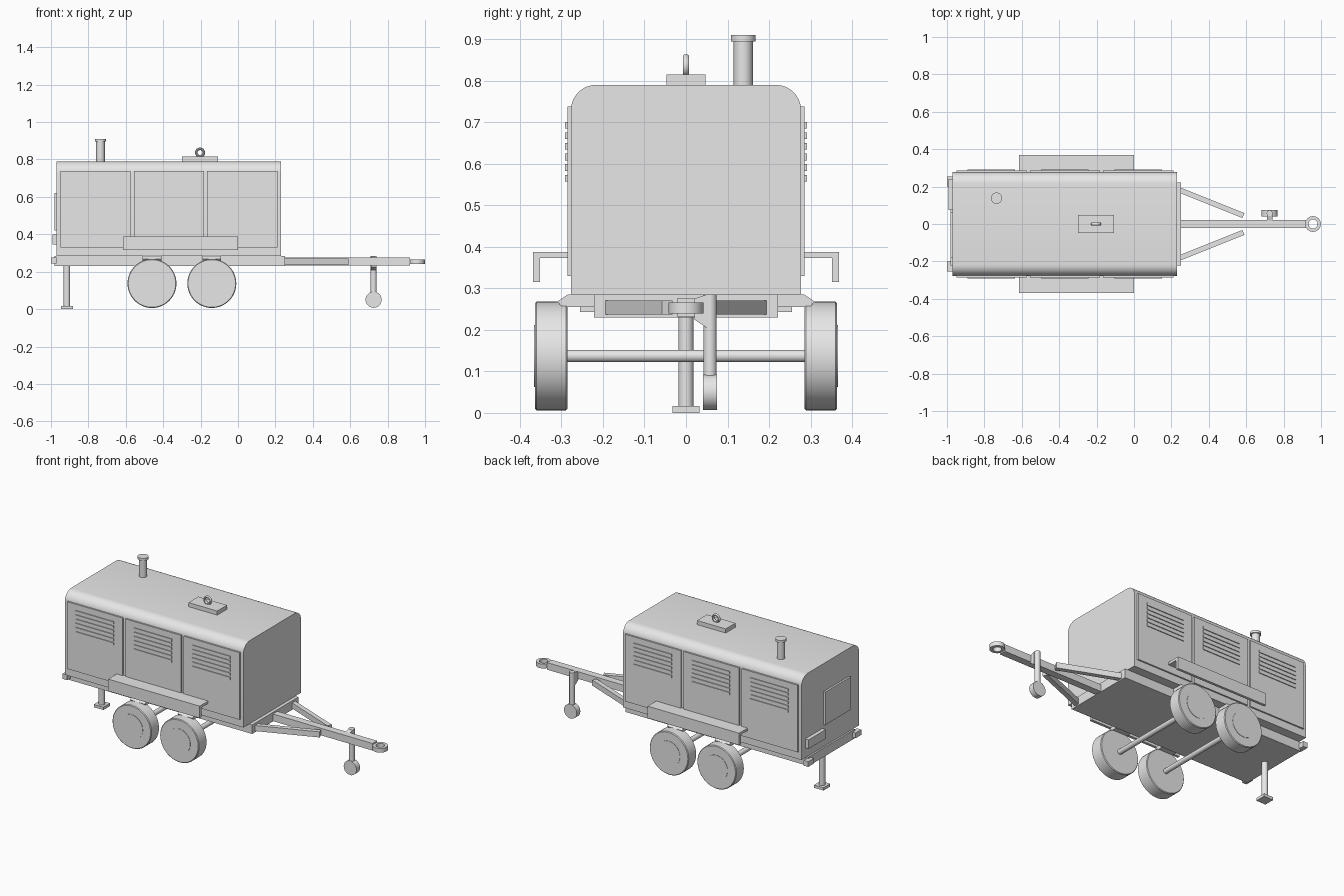
import bpy, bmesh, math
from mathutils import Vector

if "Cube" in bpy.data.objects:
    bpy.data.objects.remove(bpy.data.objects["Cube"])

grey = bpy.data.materials.new("plain grey")
grey.diffuse_color = (0.8, 0.8, 0.8, 1)
grey.use_nodes = True
grey.node_tree.nodes["Principled BSDF"].inputs["Base Color"].default_value = grey.diffuse_color


def finish(name, bm, smooth=False):
    bmesh.ops.recalc_face_normals(bm, faces=bm.faces)
    me = bpy.data.meshes.new(name)
    bm.to_mesh(me)
    bm.free()
    me.materials.append(grey)
    ob = bpy.data.objects.new(name, me)
    bpy.context.collection.objects.link(ob)
    if smooth:
        bpy.ops.object.select_all(action='DESELECT')
        ob.select_set(True)
        bpy.context.view_layer.objects.active = ob
        bpy.ops.object.shade_smooth_by_angle(angle=math.radians(35))
    return ob


def prism(name, pts, direction, smooth=False):
    """Extrude a closed outline of 3D points along a direction."""
    bm = bmesh.new()
    face = bm.faces.new([bm.verts.new(p) for p in pts])
    ext = bmesh.ops.extrude_face_region(bm, geom=[face])
    verts = [g for g in ext["geom"] if isinstance(g, bmesh.types.BMVert)]
    bmesh.ops.translate(bm, verts=verts, vec=direction)
    return finish(name, bm, smooth)


def box(name, x0, x1, y0, y1, z0, z1):
    pts = [(x0, y0, z0), (x1, y0, z0), (x1, y1, z0), (x0, y1, z0)]
    return prism(name, pts, (0, 0, z1 - z0))


def revolve(name, profile, centre, axis, n=40, closed=False):
    """Spin (radius, height) points around an axis through centre."""
    bm = bmesh.new()
    quat = Vector((0, 0, 1)).rotation_difference(Vector(axis))
    rings = []
    for r, h in profile:
        rings.append([bm.verts.new(Vector(centre) + quat @ Vector(
            (r * math.cos(2 * math.pi * i / n), r * math.sin(2 * math.pi * i / n), h)))
            for i in range(n)])
    pairs = list(zip(rings, rings[1:]))
    if closed:
        pairs.append((rings[-1], rings[0]))
    else:
        bm.faces.new(rings[0])
        bm.faces.new(rings[-1])
    for a, b in pairs:
        for i in range(n):
            j = (i + 1) % n
            bm.faces.new((a[i], a[j], b[j], b[i]))
    return finish(name, bm, True)


# Canopy with rounded top edges
W, R, TOP = 0.277, 0.06, 0.79
outline = [(-0.97, -W, 0.285), (-0.97, W, 0.285)]
for sign, start in ((1, 0), (-1, 90)):
    for k in range(9):
        a = math.radians(start + k * 90 / 8)
        outline.append((-0.97, sign * (W - R) + R * math.cos(a), TOP - R + R * math.sin(a)))
prism("canopy", outline, (1.20, 0, 0), True)

# Chassis and rear lamp blocks
box("chassis", -0.98, 0.25, -0.222, 0.222, 0.23, 0.285)

for s, side in ((-1, "front"), (1, "back")):
    lo, hi = sorted((s * 0.2, s * 0.255))
    box(f"{side}_lamp_block", -1.0, -0.97, lo, hi, 0.243, 0.275)

    # Doors with louvres
    for d, x0 in enumerate((-0.95, -0.557, -0.165)):
        lo, hi = sorted((s * 0.27, s * 0.286))
        box(f"{side}_door_{d}", x0, x0 + 0.375, lo, hi, 0.33, 0.738)
        for k in range(6):
            z = 0.685 - k * 0.0255
            lo, hi = sorted((s * 0.28, s * 0.291))
            box(f"{side}_louvre_{d}_{k}", x0 + 0.06, x0 + 0.315, lo, hi, z, z + 0.016)

    # Folded mudguard
    guard = [(0.277, 0.373), (0.277, 0.388), (0.368, 0.388), (0.368, 0.315),
             (0.352, 0.315), (0.352, 0.373)]
    prism(f"{side}_mudguard", [(-0.615, s * y, z) for y, z in guard], (0.615, 0, 0))

    # Wheels with hubs and suspension brackets
    for i, x in enumerate((-0.46, -0.14)):
        revolve(f"{side}_wheel_{i}",
                [(0.127, 0), (0.131, 0.004), (0.131, 0.075), (0.127, 0.079)],
                (x, s * 0.285, 0.137), (0, s, 0), 48)
        revolve(f"{side}_hub_{i}", [(0.075, 0), (0.075, 0.003)],
                (x, s * 0.363, 0.137), (0, s, 0))
        arm = [(0.2, 0.255), (0.2, 0.285), (0.285, 0.285), (0.31, 0.268), (0.298, 0.255)]
        prism(f"{side}_bracket_{i}", [(x - 0.05, s * y, z) for y, z in arm], (0.10, 0, 0))

    # Diagonal drawbar brace
    a, b = Vector((0.24, s * 0.183, 0.237)), Vector((0.585, s * 0.045, 0.237))
    side_vec = (b - a).cross(Vector((0, 0, 1))).normalized() * 0.014
    prism(f"{side}_brace", [a + side_vec, b + side_vec, b - side_vec, a - side_vec],
          (0, 0, 0.034))

# Axles
for i, x in enumerate((-0.46, -0.14)):
    revolve(f"axle_{i}", [(0.015, 0), (0.015, 0.6)], (x, -0.3, 0.137), (0, 1, 0), 24)

# Rear hatch and control box
box("rear_hatch", -0.982, -0.96, -0.18, 0.065, 0.42, 0.62)
box("control_box", -0.993, -0.96, 0.075, 0.24, 0.345, 0.40)

# Rear support leg
revolve("support_leg", [(0.018, 0), (0.018, 0.23)], (-0.915, 0, 0.01), (0, 0, 1), 24)
box("support_foot", -0.947, -0.883, -0.032, 0.032, 0, 0.017)

# Drawbar and towing eye
box("drawbar", 0.23, 0.92, -0.022, 0.022, 0.232, 0.275)
revolve("towing_eye", [(0.024, 0), (0.042, 0), (0.042, 0.026), (0.024, 0.026)],
        (0.957, 0, 0.24), (0, 0, 1), 32, True)

# Jockey wheel with post and clamp
revolve("jockey_post", [(0.016, 0), (0.016, 0.195)], (0.725, 0.058, 0.09), (0, 0, 1), 24)
revolve("jockey_wheel", [(0.043, 0), (0.043, 0.034)], (0.725, 0.041, 0.05), (0, 1, 0), 32)
clamp = [(0.02, 0.275), (0.05, 0.285), (0.05, 0.205), (0.02, 0.225)]
prism("jockey_clamp", [(0.71, y, z) for y, z in clamp], (0.03, 0, 0))

# Exhaust stack
revolve("exhaust", [(0.023, 0), (0.023, 0.108), (0.03, 0.108), (0.03, 0.123)],
        (-0.735, 0.138, 0.787), (0, 0, 1), 32)

# Lifting plate and ring
box("lifting_plate", -0.3, -0.107, -0.047, 0.047, 0.785, 0.815)
ring = [(0.02 + 0.007 * math.cos(t * math.pi / 5), 0.008 * math.sin(t * math.pi / 5))
        for t in range(10)]
revolve("lifting_ring", ring, (-0.203, 0, 0.837), (0, 1, 0), 32, True)
